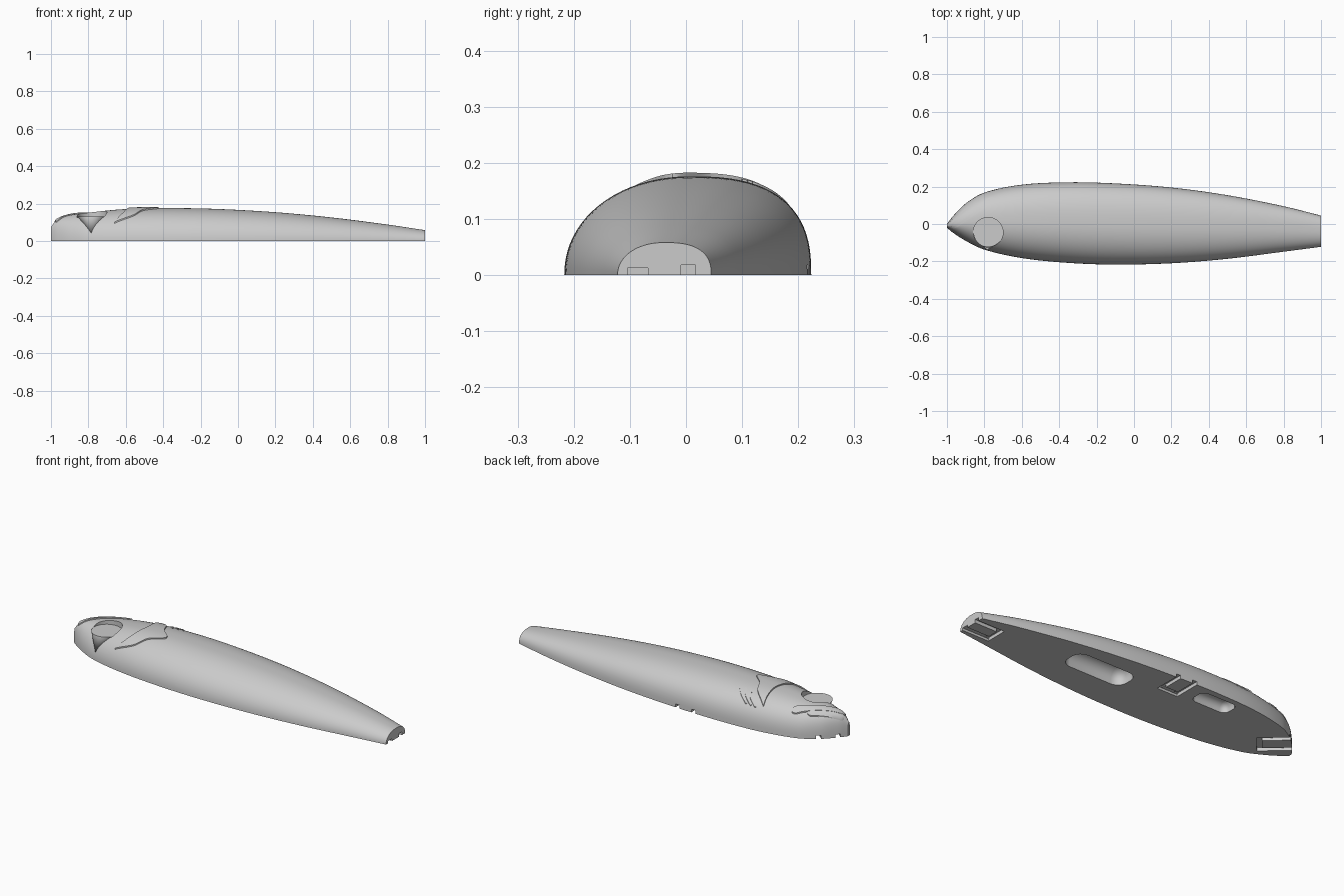
import bpy, bmesh, math
from mathutils import Vector

old = bpy.data.objects.get("Cube")
if old:
    bpy.data.objects.remove(old, do_unlink=True)

grey = bpy.data.materials.new("light_grey")
grey.use_nodes = True
grey.diffuse_color = (0.6, 0.6, 0.6, 1)
grey.node_tree.nodes["Principled BSDF"].inputs["Base Color"].default_value = (0.6, 0.6, 0.6, 1)

# Stations along the body: x, back edge y, belly edge y, height
STATIONS = [
    (-1, -.02, 0, .075), (-.97, -.045, .04, .112), (-.9, -.09, .11, .138),
    (-.8, -.137, .168, .152), (-.6, -.182, .21, .171), (-.35, -.208, .223, .176),
    (-.1, -.217, .217, .171), (.2, -.21, .195, .154), (.5, -.186, .154, .126),
    (.8, -.148, .095, .088), (1, -.122, .045, .058)]


def section(x):
    """Smoothly interpolated centre, half width and height at x."""
    x = max(-1, min(1, x))
    last = len(STATIONS) - 1
    i = max(k for k in range(last) if STATIONS[k][0] <= x)
    p, q = STATIONS[i], STATIONS[i + 1]
    before, after = STATIONS[max(i - 1, 0)], STATIONS[min(i + 2, last)]
    w = q[0] - p[0]
    t = (x - p[0]) / w
    vals = []
    for k in (1, 2, 3):
        m0 = (q[k] - before[k]) / (q[0] - before[0]) * w
        m1 = (after[k] - p[k]) / (after[0] - p[0]) * w
        d = q[k] - p[k]
        vals.append(p[k] + t * (m0 + t * (3 * d - 2 * m0 - m1 + t * (m0 + m1 - 2 * d))))
    low, high, height = vals
    return (low + high) / 2, (high - low) / 2, height


def power(side):
    return 2.6 if side > 0 else 2.1


def surface(x, y):
    """Height of the body skin above a point."""
    c, a, h = section(x)
    n = power(y - c)
    t = min(1, abs(y - c) / a)
    return h * (1 - t ** n) ** (1 / n)


def finish(name, bm):
    mesh = bpy.data.meshes.new(name)
    bm.to_mesh(mesh)
    bm.free()
    mesh.materials.append(grey)
    ob = bpy.data.objects.new(name, mesh)
    bpy.context.collection.objects.link(ob)
    return ob


def activate(ob):
    bpy.ops.object.select_all(action='DESELECT')
    ob.select_set(True)
    bpy.context.view_layer.objects.active = ob


def smooth(ob):
    activate(ob)
    bpy.ops.object.shade_smooth_by_angle(angle=math.radians(32))


# Lofted half body with a flat base
def build_body(rings=90, steps=40):
    bm = bmesh.new()
    loft = []
    for i in range(rings + 1):
        x = -1 + 2 * (i / rings) ** 1.4
        c, a, h = section(x)
        ring = []
        for j in range(steps + 1):
            ang = math.pi * j / steps
            co, si = -math.cos(ang), max(0, math.sin(ang))
            e = 2 / power(co)
            ring.append(bm.verts.new((x, c + a * math.copysign(abs(co) ** e, co),
                                      0 if j in (0, steps) else h * si ** e)))
        loft.append(ring)
    for r, s in zip(loft, loft[1:]):
        for j in range(steps):
            bm.faces.new((r[j], s[j], s[j + 1], r[j + 1]))
    bm.faces.new(loft[0])
    bm.faces.new(loft[-1])
    bm.faces.new([r[0] for r in loft] + [r[-1] for r in reversed(loft)])
    bmesh.ops.recalc_face_normals(bm, faces=bm.faces)
    return finish("body", bm)


body = build_body()


def carve(bm):
    """Subtract a temporary solid from the body."""
    bmesh.ops.recalc_face_normals(bm, faces=bm.faces)
    cutter = finish("cutter", bm)
    cutter.hide_render = True
    mod = body.modifiers.new("carve", 'BOOLEAN')
    mod.operation, mod.solver, mod.object = 'DIFFERENCE', 'EXACT', cutter
    activate(body)
    bpy.ops.object.modifier_apply(modifier=mod.name)
    bpy.data.objects.remove(cutter, do_unlink=True)


def box(cx, cy, size, angle=0.0, round_by=0.0):
    bm = bmesh.new()
    bmesh.ops.create_cube(bm, size=1)
    bmesh.ops.scale(bm, vec=size, verts=bm.verts)
    if round_by:
        bmesh.ops.bevel(bm, geom=bm.edges[:], offset=round_by, segments=6,
                        profile=0.5, affect='EDGES')
    bmesh.ops.rotate(bm, cent=(0, 0, 0), verts=bm.verts,
                     matrix=Vector((1, 0, 0)).rotation_difference(
                         Vector((math.cos(angle), math.sin(angle), 0))).to_matrix())
    bmesh.ops.translate(bm, vec=(cx, cy, 0), verts=bm.verts)
    return bm


# Ballast pockets in the base
carve(box(.245, .03, (.37, .14, .15), round_by=.055))
carve(box(-.39, .14, (.22, .1, .09), round_by=.035))

# U-shaped wire channels in the base
CHANNELS = [
    [(1.05, -.086), (.85, -.086), (.85, .004), (1.05, .004)],
    [(-.1, .3), (-.1, .09), (-.2, .09), (-.2, .3)],
    [(-.97, .178), (-.785, .01), (-.85, -.065), (-1.035, .103)]]
GROOVE = .026
for path in CHANNELS:
    for (x0, y0), (x1, y1) in zip(path, path[1:]):
        length = math.hypot(x1 - x0, y1 - y0) + GROOVE
        carve(box((x0 + x1) / 2, (y0 + y1) / 2, (length, GROOVE, .036),
                  angle=math.atan2(y1 - y0, x1 - x0)))

# Eye socket and the flat eye seat that tapers down to the flank
EYE = Vector((-.78, -.045, .13))
bm = bmesh.new()
bmesh.ops.create_cone(bm, cap_ends=True, segments=48, radius1=.08, radius2=.08, depth=.2)
bmesh.ops.translate(bm, vec=EYE + Vector((0, 0, .097)), verts=bm.verts)
carve(bm)
smooth(body)

bm = bmesh.new()
rim = bmesh.ops.create_circle(bm, cap_ends=True, segments=48, radius=.078)["verts"]
bmesh.ops.translate(bm, vec=EYE, verts=rim)
apex = bm.verts.new((-.785, -.137, .042))
for e in bm.edges[:]:
    bm.faces.new((*e.verts, apex))
bmesh.ops.recalc_face_normals(bm, faces=bm.faces)
smooth(finish("eye_seat", bm))


def resample(points, count):
    """Smooth curve through a few points."""
    pts = [Vector(p) for p in points]
    out = []
    for k in range(count + 1):
        f = k / count * (len(pts) - 1)
        i = min(int(f), len(pts) - 2)
        t = f - i
        p, q = pts[i], pts[i + 1]
        m0 = (q - pts[max(i - 1, 0)]) / 2
        m1 = (pts[min(i + 2, len(pts) - 1)] - p) / 2
        d = q - p
        out.append(p + t * (m0 + t * (3 * d - 2 * m0 - m1 + t * (m0 + m1 - 2 * d))))
    return out


def relief(name, rail_a, rail_b, lift=.007, across=8):
    """Raised plate that follows the skin between two rails."""
    bm = bmesh.new()
    rows = []
    for a, b in zip(rail_a, rail_b):
        pts = [a.lerp(b, j / across) for j in range(across + 1)]
        rows.append([bm.verts.new((p.x, p.y, surface(p.x, p.y) + lift)) for p in pts])
    for r, s in zip(rows, rows[1:]):
        for j in range(across):
            bm.faces.new((r[j], r[j + 1], s[j + 1], s[j]))
    bmesh.ops.remove_doubles(bm, verts=bm.verts, dist=.0002)
    bmesh.ops.recalc_face_normals(bm, faces=bm.faces)
    if sum(f.normal.z for f in bm.faces) < 0:
        bmesh.ops.reverse_faces(bm, faces=bm.faces)
    border = [e for e in bm.edges if e.is_boundary]
    skirt = bmesh.ops.extrude_edge_only(bm, edges=border)["geom"]
    bmesh.ops.translate(bm, vec=(0, 0, -2.5 * lift),
                        verts=[g for g in skirt if isinstance(g, bmesh.types.BMVert)])
    smooth(finish(name, bm))


def stroke(name, points, width, lift):
    """Narrow ridge along a path with rounded ends."""
    line = resample(points, 24)
    left, right = [], []
    for i, p in enumerate(line):
        d = (line[min(i + 1, 24)] - line[max(i - 1, 0)]).normalized()
        ease = min(1, math.sqrt(.1 + min(i, 24 - i) / 3))
        side = Vector((-d.y, d.x)) * width / 2 * ease
        left.append(p + side)
        right.append(p - side)
    relief(name, left, right, lift, across=3)


# Gill cover with a pointed rear edge
front = resample([(-.6, .174), (-.585, .104), (-.58, .024), (-.61, -.083), (-.66, -.142)], 48)
rear = resample([(-.6, .174), (-.52, .11), (-.483, .04), (-.425, -.024),
                 (-.505, -.067), (-.56, -.12), (-.66, -.142)], 48)
relief("gill_cover", front, rear)

# Fine gill ridges behind the cover
for k in range(3):
    s = k * .028
    stroke("gill_ridge", [(-.56 + s, .185), (-.51 + s, .155), (-.475 + s, .1 + s / 3)], .009, .004)

# Lips on either side of the mouth line
stroke("lower_lip", [(-.98, .004), (-.91, .062), (-.83, .112)], .022, .006)
stroke("upper_lip", [(-.975, -.018), (-.86, .062), (-.75, .138)], .034, .007)
